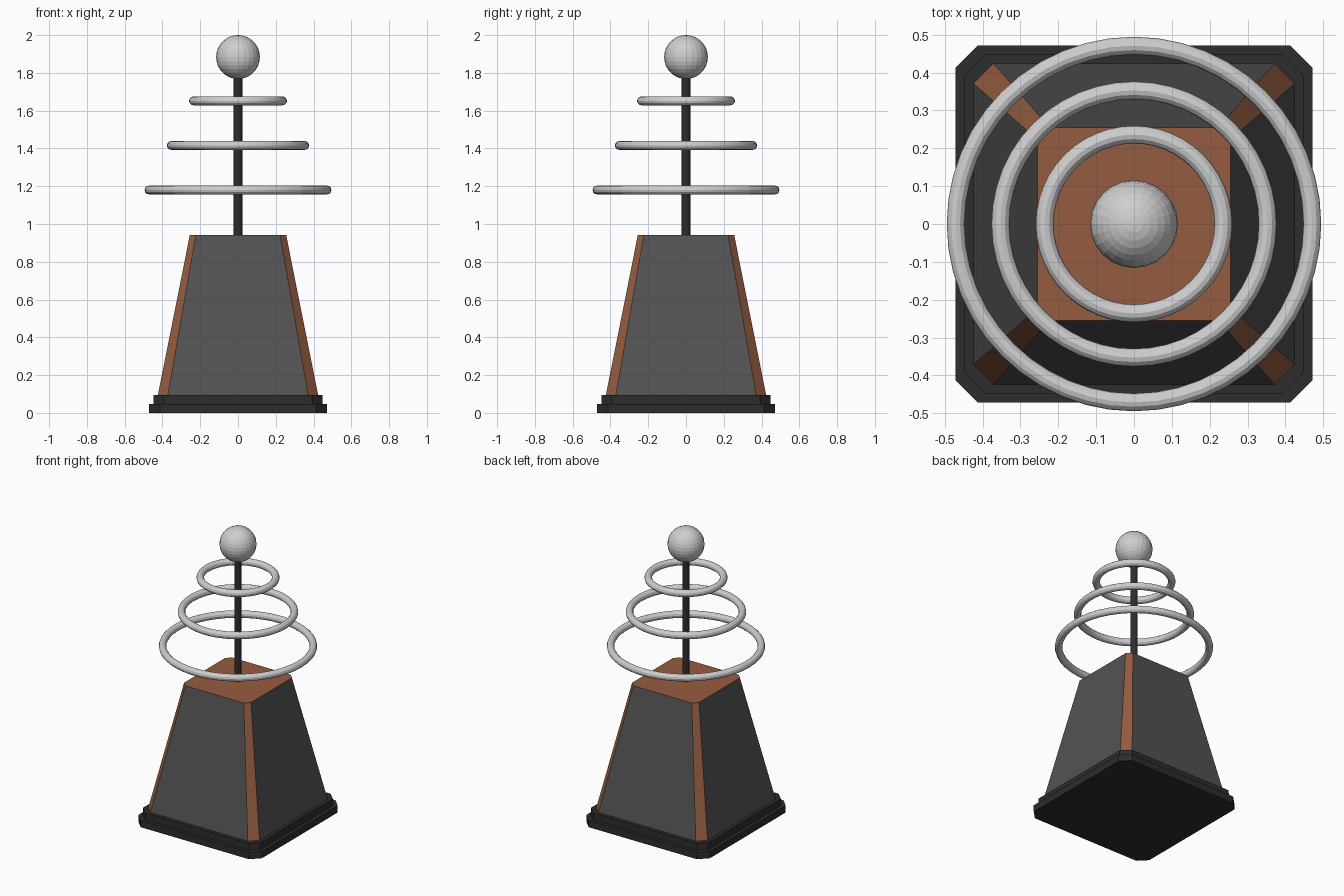
import bpy, bmesh, math

if "Cube" in bpy.data.objects:
    bpy.data.objects.remove(bpy.data.objects["Cube"])


def material(name, rgb):
    m = bpy.data.materials.new(name)
    m.diffuse_color = (*rgb, 1)
    m.use_nodes = True
    m.node_tree.nodes["Principled BSDF"].inputs["Base Color"].default_value = m.diffuse_color
    return m


BLACK = material("black", (0.026, 0.026, 0.026))
GREY = material("dark grey", (0.085, 0.085, 0.085))
COPPER = material("copper", (0.30, 0.108, 0.05))
SILVER = material("silver", (0.62, 0.62, 0.62))


def octagon(h, c):
    # square of half width h with corners cut by c
    k = h - c
    return [(h, -k), (h, k), (k, h), (-k, h), (-h, k), (-h, -k), (-k, -h), (k, -h)]


def tapered_block(name, z0, h0, c0, z1, h1, c1, mats):
    bm = bmesh.new()
    lo = [bm.verts.new((x, y, z0)) for x, y in octagon(h0, c0)]
    hi = [bm.verts.new((x, y, z1)) for x, y in octagon(h1, c1)]
    bm.faces.new(lo[::-1])
    bm.faces.new(hi)
    for i in range(8):
        j = (i + 1) % 8
        bm.faces.new((lo[i], lo[j], hi[j], hi[i]))
    bm.normal_update()
    # second material goes on the top and the corner strips
    for f in bm.faces:
        n = f.normal
        diagonal = min(abs(n.x), abs(n.y)) > 0.3
        f.material_index = int(len(mats) > 1 and (n.z > 0.9 or diagonal))
    me = bpy.data.meshes.new(name)
    bm.to_mesh(me)
    bm.free()
    for m in mats:
        me.materials.append(m)
    ob = bpy.data.objects.new(name, me)
    bpy.context.collection.objects.link(ob)


def finish(name, mat):
    ob = bpy.context.object
    ob.name = name
    ob.data.materials.append(mat)


# stepped base
tapered_block("base_lower", 0, 0.471, 0.058, 0.047, 0.471, 0.058, [BLACK])
tapered_block("base_upper", 0.047, 0.448, 0.055, 0.095, 0.448, 0.055, [BLACK])

# tapered body with copper corners and top
tapered_block("body", 0.095, 0.424, 0.053, 0.943, 0.255, 0.032, [GREY, COPPER])

# central rod
bpy.ops.mesh.primitive_cylinder_add(vertices=16, radius=0.0235, depth=0.86, location=(0, 0, 1.37))
finish("rod", BLACK)

# floating rings
for i, (z, r) in enumerate([(1.18, 0.471), (1.416, 0.353), (1.652, 0.236)]):
    bpy.ops.mesh.primitive_torus_add(location=(0, 0, z), major_radius=r, minor_radius=0.0235,
                                     major_segments=48, minor_segments=12)
    finish(f"ring_{i + 1}", SILVER)
    bpy.ops.object.shade_smooth_by_angle(angle=math.radians(20))

# ball on top
bpy.ops.mesh.primitive_uv_sphere_add(segments=24, ring_count=16, radius=0.116, location=(0, 0, 1.884))
finish("ball", SILVER)
